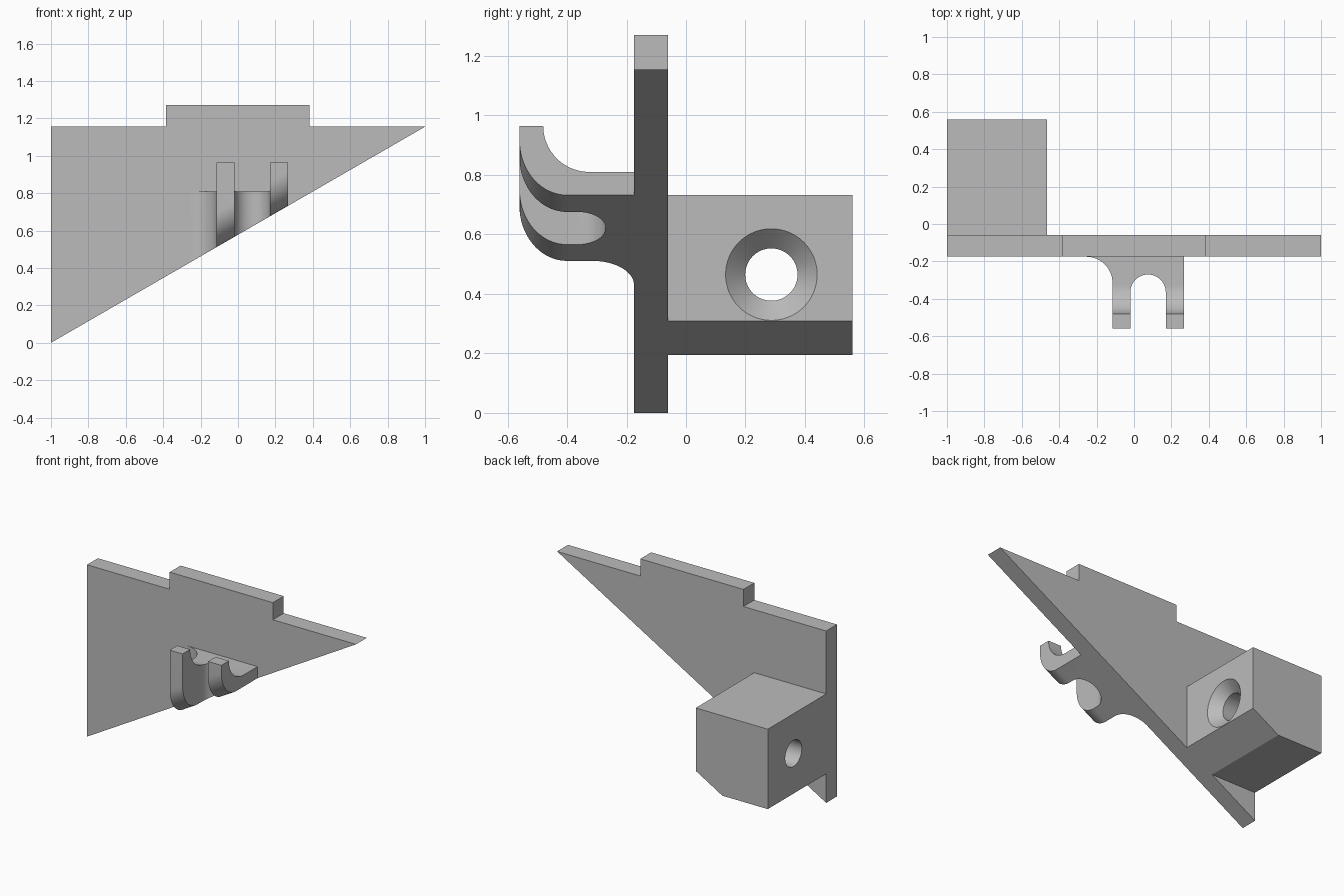
import bpy, bmesh
from math import sin, cos, pi, radians
from mathutils import Vector, Matrix

cube = bpy.data.objects.get("Cube")
if cube:
    bpy.data.objects.remove(cube, do_unlink=True)

SLOPE = 0.5775               # rise of the slanted underside
FRONT, BACK = -0.175, -0.06  # faces of the plate

grey = bpy.data.materials.new("plain grey")
grey.use_nodes = True
grey.diffuse_color = (0.5, 0.5, 0.5, 1)
grey.node_tree.nodes["Principled BSDF"].inputs["Base Color"].default_value = (0.5, 0.5, 0.5, 1)


def under(x):
    """Height of the slanted underside at x."""
    return SLOPE * (x + 1)


def arc(cx, cy, rx, ry, start, end, steps=20):
    angles = [radians(start + (end - start) * i / steps) for i in range(steps + 1)]
    return [(cx + rx * cos(a), cy + ry * sin(a)) for a in angles]


def make(name, bm):
    bmesh.ops.recalc_face_normals(bm, faces=bm.faces)
    mesh = bpy.data.meshes.new(name)
    bm.to_mesh(mesh)
    bm.free()
    mesh.materials.append(grey)
    obj = bpy.data.objects.new(name, mesh)
    bpy.context.collection.objects.link(obj)
    return obj


def prism(name, points, sweep):
    """Solid made by sweeping a flat outline along a vector."""
    bm = bmesh.new()
    face = bm.faces.new([bm.verts.new(p) for p in points])
    new = bmesh.ops.extrude_face_region(bm, geom=[face], use_keep_orig=True)["geom"]
    bmesh.ops.translate(bm, vec=Vector(sweep),
                        verts=[v for v in new if isinstance(v, bmesh.types.BMVert)])
    return make(name, bm)


def cone(name, x1, r1, x2, r2, y, z):
    """Round cutter lying along x."""
    bm = bmesh.new()
    bmesh.ops.create_cone(bm, cap_ends=True, segments=64, radius1=r1, radius2=r2, depth=x2 - x1)
    bm.transform(Matrix.Translation(((x1 + x2) / 2, y, z)) @ Matrix.Rotation(pi / 2, 4, 'Y'))
    return make(name, bm)


def combine(obj, tool, operation):
    mod = obj.modifiers.new("cut", 'BOOLEAN')
    mod.operation, mod.object, mod.solver = operation, tool, 'EXACT'
    bpy.context.view_layer.objects.active = obj
    bpy.ops.object.modifier_apply(modifier=mod.name)
    bpy.data.objects.remove(tool, do_unlink=True)


def smooth(obj):
    bpy.ops.object.select_all(action='DESELECT')
    obj.select_set(True)
    bpy.context.view_layer.objects.active = obj
    bpy.ops.object.shade_smooth_by_angle(angle=radians(30))


# Triangular plate with a raised tab on its top edge
top, tab = under(1), 1.27
outline = [(-1, 0), (1, top), (0.382, top), (0.382, tab),
           (-0.385, tab), (-0.385, top), (-1, top)]
prism("plate", [(x, FRONT, z) for x, z in outline], (0, BACK - FRONT, 0))

# Rear block, clipped by the slope
low, high, side = 0.195, 0.732, -0.465
outline = [(-1, low), (low / SLOPE - 1, low), (side, under(side)), (side, high), (-1, high)]
block = prism("screw_block", [(x, BACK, z) for x, z in outline], (0, 0.56 - BACK, 0))

# Countersunk screw hole through the block
combine(block, cone("hole_cutter", -1.1, 0.088, -0.4, 0.088, 0.287, 0.465), 'DIFFERENCE')
combine(block, cone("sink_cutter", side - 0.066, 0.088, side + 0.01, 0.164, 0.287, 0.465),
        'DIFFERENCE')
smooth(block)

# Double hook: plan outline with a flared root and a round-ended slot
tip = -0.6
plan = arc(-0.255, FRONT - 0.14, 0.14, 0.14, 90, 0)
plan += [(-0.115, tip), (-0.02, tip)]
plan += arc(0.075, -0.365, 0.095, 0.095, 180, 0)
plan += [(0.17, tip), (0.268, tip), (0.268, FRONT)]
hook = prism("double_hook", [(x, y, 0) for x, y in plan], (0, 0, 1.1))

# Upper limit: shelf curving up into the prongs
upper = [(-0.1, 0.81)] + arc(-0.325, 0.965, 0.155, 0.155, 270, 180)
upper += [(-0.7, 0.965), (-0.7, -0.1), (-0.1, -0.1)]
combine(hook, prism("upper_limit", [(-1, y, z) for y, z in upper], (2, 0, 0)), 'INTERSECT')

# Lower limit: rounded front edge swept along the slope
lower = [(-0.1, 0)] + arc(-0.4, 0.185, 0.16, 0.185, 270, 180)
lower += [(-0.56, 2), (-0.1, 2)]
combine(hook, prism("lower_limit", [(-1, y, z) for y, z in lower], (2, 0, 2 * SLOPE)), 'INTERSECT')
smooth(hook)
